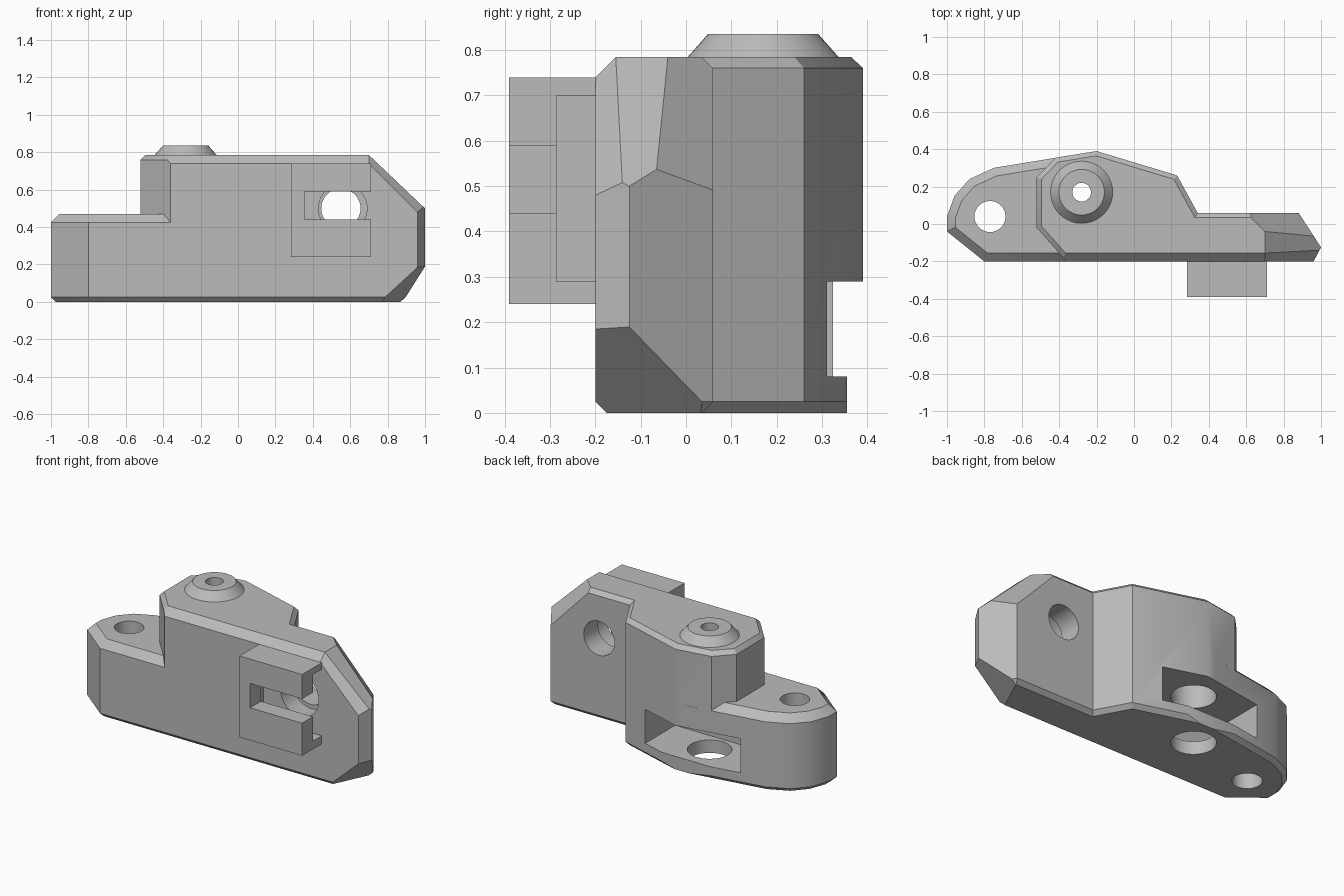
import bpy, bmesh
from mathutils import Vector, Matrix

cube = bpy.data.objects.get("Cube")
if cube:
    bpy.data.objects.remove(cube, do_unlink=True)

GREY = (0.5, 0.5, 0.5, 1.0)
grey = bpy.data.materials.new("plain grey")
grey.use_nodes = True
grey.diffuse_color = GREY
grey.node_tree.nodes["Principled BSDF"].inputs["Base Color"].default_value = GREY


def finish(bm, name):
    bmesh.ops.recalc_face_normals(bm, faces=bm.faces)
    mesh = bpy.data.meshes.new(name)
    bm.to_mesh(mesh)
    bm.free()
    mesh.materials.append(grey)
    obj = bpy.data.objects.new(name, mesh)
    bpy.context.collection.objects.link(obj)
    return obj


def inset(outline, d):
    """Move a counter-clockwise outline inward by d with mitred corners."""
    pts = [Vector(p) for p in outline]
    result = []
    for i, p in enumerate(pts):
        a = (p - pts[i - 1]).normalized()
        b = (pts[(i + 1) % len(pts)] - p).normalized()
        na, nb = Vector((-a.y, a.x)), Vector((-b.y, b.x))
        result.append(p + (na + nb) * d / (1 + na.dot(nb)))
    return result


def chamfered_prism(outline, height, top, bottom):
    bm = bmesh.new()
    levels = ((0, bottom), (bottom, 0), (height - top, 0), (height, top))
    rings = [[bm.verts.new((p.x, p.y, z)) for p in inset(outline, d)] for z, d in levels]
    for low, high in zip(rings, rings[1:]):
        for i in range(len(low)):
            bm.faces.new((low[i - 1], low[i], high[i], high[i - 1]))
    bm.faces.new(rings[0][::-1])
    bm.faces.new(rings[-1])
    bmesh.ops.recalc_face_normals(bm, faces=bm.faces)
    return bm


def slice_off(bm, point, normal):
    bmesh.ops.bisect_plane(bm, geom=bm.verts[:] + bm.edges[:] + bm.faces[:], dist=1e-5,
                           plane_co=point, plane_no=Vector(normal).normalized(),
                           clear_outer=True)
    bmesh.ops.holes_fill(bm, edges=[e for e in bm.edges if e.is_boundary], sides=0)


def box(name, low, high):
    bm = bmesh.new()
    low, high = Vector(low), Vector(high)
    bmesh.ops.create_cube(bm, size=1, matrix=Matrix.Translation((low + high) / 2)
                          @ Matrix.Diagonal((high - low).to_4d()))
    return finish(bm, name)


def cylinder(name, start, end, r1, r2=None):
    start, end = Vector(start), Vector(end)
    axis = end - start
    bm = bmesh.new()
    bmesh.ops.create_cone(bm, cap_ends=True, segments=40, radius1=r1,
                          radius2=r1 if r2 is None else r2, depth=axis.length,
                          matrix=Matrix.Translation((start + end) / 2)
                          @ axis.to_track_quat('Z', 'Y').to_matrix().to_4x4())
    return finish(bm, name)


def combine(obj, other, operation='DIFFERENCE'):
    other.hide_render = True
    mod = obj.modifiers.new("cut", 'BOOLEAN')
    mod.operation, mod.object, mod.solver = operation, other, 'EXACT'
    bpy.context.view_layer.objects.active = obj
    bpy.ops.object.modifier_apply(modifier=mod.name)
    bpy.data.objects.remove(other, do_unlink=True)


# Tall block with its sloped end and bevelled front edge
block = chamfered_prism([(-.36, -.2), (.96, -.2), (1, -.125), (.88, .06), (.34, .06),
                         (.23, .26), (-.2, .39), (-.42, .354), (-.52, .25), (-.52, -.02)],
                        .785, .025, .025)
slice_off(block, (.7, 0, .785), (.95, 0, 1))
slice_off(block, (.6, .06, .785), (1.05, 1.05, 1))
slice_off(block, (.77, -.2, .01), (.92, -.43, -1))
slice_off(block, (0, -.2, .74), (0, -1, 1))
slice_off(block, (.7, -.2, .74), (1, -1, 1))
body = finish(block, "mount_body")

# Low rounded lug
lug = finish(chamfered_prism([(-.8, -.2), (-.25, -.2), (-.25, .382), (-.75, .3), (-.88, .24),
                              (-.96, .15), (-1, .04), (-1, -.04)], .47, .045, .025), "lug")
combine(body, lug, 'UNION')

# Rear nut slot and trimmed lip below it
combine(body, box("slot", (-.6, .02, .08), (.06, .6, .29)))
combine(body, box("lip_trim", (-.6, .355, -.1), (.06, .6, .2)))

# Lug hole, pivot bore and cross hole
PIVOT = Vector((-.28, .17, 0))
UP = Vector((0, 0, 1))
combine(body, cylinder("lug_hole", (-.77, .04, -.1), (-.77, .04, .6), .083))
combine(body, cylinder("wide_bore", PIVOT - UP * .1, PIVOT + UP * .6, .125))
combine(body, cylinder("narrow_bore", PIVOT + UP * .5, PIVOT + UP, .05))
combine(body, cylinder("cross_hole", (.55, -.5, .5), (.55, .5, .5), .105))
combine(body, cylinder("counterbore", (.56, -.5, .5), (.56, -.08, .5), .13))

# Conical collar around the pivot
collar = cylinder("pivot_collar", PIVOT + UP * .775, PIVOT + UP * .835, .175, .122)
combine(collar, cylinder("collar_bore", PIVOT + UP * .5, PIVOT + UP, .05))

# Front clip with a T-shaped channel open to one end
clip = box("front_clip", (.283, -.39, .24), (.71, -.198, .74))
combine(clip, box("channel_mouth", (.355, -.5, .44), (.9, -.25, .59)))
combine(clip, box("channel", (.315, -.285, .29), (.9, -.1, .7)))

for obj in (body, collar, clip):
    bpy.ops.object.select_all(action='DESELECT')
    obj.select_set(True)
    bpy.context.view_layer.objects.active = obj
    bpy.ops.object.shade_smooth_by_angle()
